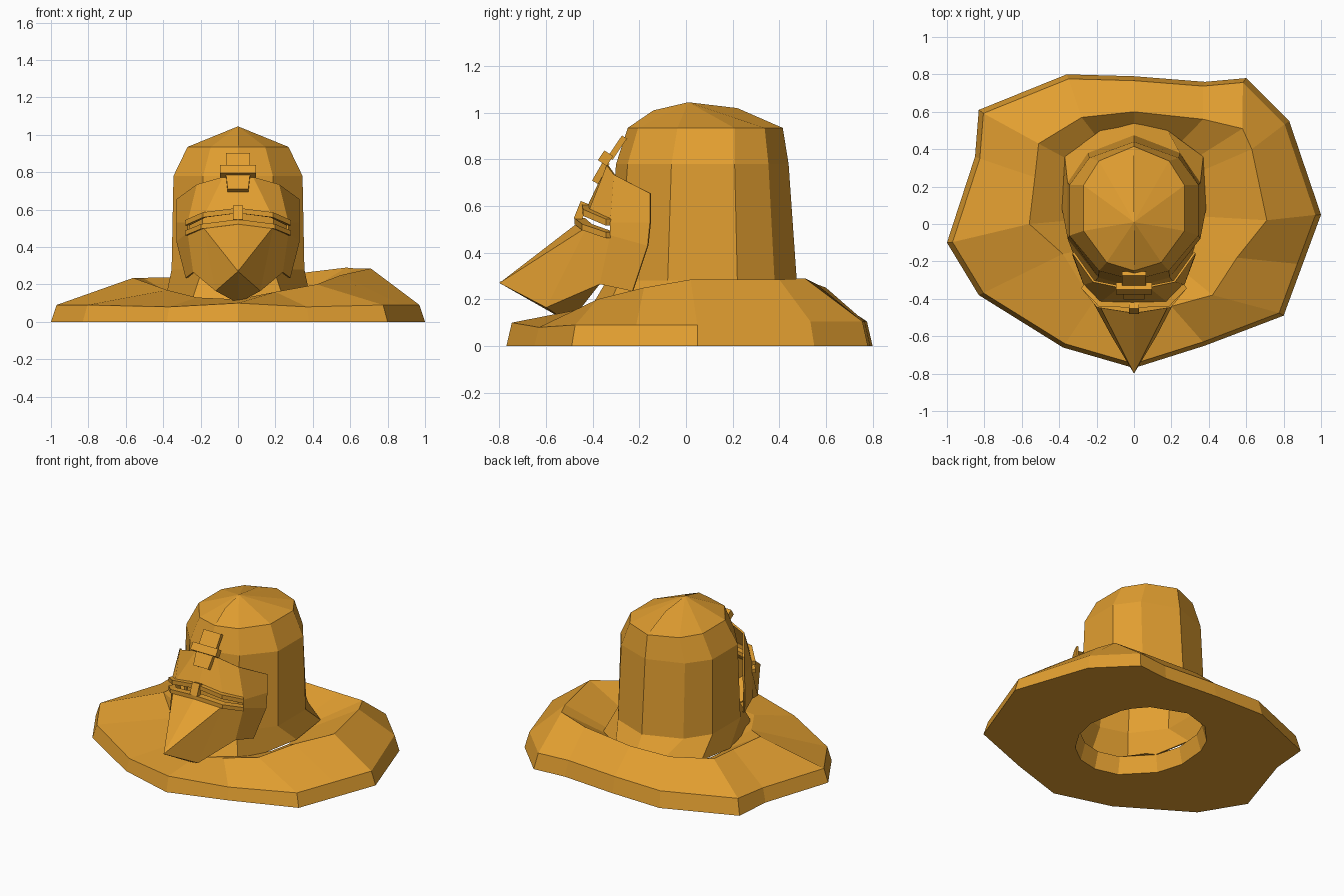
import bpy, bmesh
from math import sin, cos, radians, atan2
from mathutils import Matrix, Vector

if "Cube" in bpy.data.objects:
    bpy.data.objects.remove(bpy.data.objects["Cube"], do_unlink=True)

ORANGE = (0.76, 0.345, 0.03, 1)
material = bpy.data.materials.new("warm orange")
material.use_nodes = True
material.diffuse_color = ORANGE
material.node_tree.nodes["Principled BSDF"].inputs["Base Color"].default_value = ORANGE


def finish(name, bm, thickness=0):
    bmesh.ops.remove_doubles(bm, verts=bm.verts, dist=0.0005)
    bmesh.ops.recalc_face_normals(bm, faces=bm.faces)
    mesh = bpy.data.meshes.new(name)
    bm.to_mesh(mesh)
    bm.free()
    mesh.materials.append(material)
    obj = bpy.data.objects.new(name, mesh)
    bpy.context.collection.objects.link(obj)
    if thickness:
        solid = obj.modifiers.new("thickness", 'SOLIDIFY')
        solid.thickness = thickness
        solid.offset = -1


def bridge(bm, rows, closed=True, skip=lambda row, col: False):
    """Quads between successive rows of points."""
    grid = [[bm.verts.new(p) for p in row] for row in rows]
    for r in range(len(grid) - 1):
        a, b = grid[r], grid[r + 1]
        count = len(a)
        for c in range(count if closed else count - 1):
            if not skip(r, c):
                d = (c + 1) % count
                bm.faces.new((a[c], a[d], b[d], b[c]))
    return grid


def mirrored(half):
    """Full left-to-right row from a half row that starts on the centre line."""
    return [(-x, y, z) for x, y, z in reversed(half[1:])] + list(half)


# Wide uneven brim: outer edge and raised ridge, in matching order
outer = [(0, -.77), (.38, -.65), (.8, -.49), (.9, -.22), (1, .05), (.83, .55), (.6, .78), (.38, .76),
         (0, .79), (-.36, .8), (-.83, .61), (-.85, .36), (-1, -.1), (-.83, -.38), (-.38, -.66)]
ridge = [(0, -.47, .12), (.2, -.44, .16), (.42, -.38, .2), (.55, -.18, .25), (.71, .02, .285),
         (.63, .4, .285), (.58, .51, .29), (.37, .56, .265), (0, .6, .25), (-.28, .57, .24),
         (-.51, .43, .235), (-.53, .25, .235), (-.56, 0, .235), (-.38, -.16, .17), (-.22, -.42, .13)]


def opening(z, scale):
    angles = [atan2(y - .07, x) for x, y, _ in ridge]
    return [(.39 * scale * cos(a), .07 + .46 * scale * sin(a), z) for a in angles]


def edge_height(x, y):
    if y > .5:
        return .105
    return .1 if x == 0 else .08 if abs(x) < .5 else .09


bm = bmesh.new()
floor = [(x, y, 0) for x, y in outer]
edge = [(x * .97, y * .97, edge_height(x, y)) for x, y in outer]
hole = opening(0, .97)
bridge(bm, [hole, floor, edge, ridge, opening(.11, .9), hole])
finish("brim", bm)

# Ten-sided dome: flared foot, walls, then a crown ridge
angles = [90, 50, 22, -21, -60, -90]
angles += [180 - a for a in reversed(angles[1:-1])]
foot = [(0, .54), (.18, .5), (.37, .36), (.385, .08), (.25, -.36), (0, -.45)]
foot += [(-x, y) for x, y in reversed(foot[1:-1])]
rings = [[(x, y, .13 + .08 * y) for x, y in foot]]
for z, half_width, front, back in [(.28, .355, -.34, .475), (.78, .345, -.3, .44),
                                   (.935, .27, -.25, .415)]:
    middle, half_depth = (front + back) / 2, (back - front) / 2
    rings.append([(max(-1, min(1, cos(a) * 1.08)) * half_width, middle + half_depth * sin(a), z)
                  for a in map(radians, angles)])
crown_points = {90: (0, .22, 1.02), -90: (0, -.14, 1.01)}
rings.append([crown_points.get(a, (0, .01, 1.045)) for a in angles])
bm = bmesh.new()
grid = [[bm.verts.new(p) for p in ring] for ring in rings]
for lower, upper in zip(grid, grid[1:]):
    for i in range(len(lower)):
        j = (i + 1) % len(lower)
        if upper[i].co == upper[j].co:
            bm.faces.new((lower[i], lower[j], upper[i]))
        else:
            bm.faces.new((lower[i], lower[j], upper[j], upper[i]))
finish("dome", bm, .015)

# Beaked face mask with an open eye slit
brow = [(0, -.425, .595), (.18, -.42, .572), (.27, -.325, .53), (.33, -.155, .53)]
cheek = [(0, -.455, .535), (.19, -.425, .51), (.27, -.325, .475), (.33, -.165, .43)]
forehead = [(0, -.34, .775), (.08, -.34, .775), (.22, -.31, .735), (.33, -.155, .655)]
jaw = [(0, -.8, .27), (.12, -.6, .165), (.24, -.37, .265), (.28, -.23, .235)]
bm = bmesh.new()
grid = bridge(bm, [mirrored(row) for row in (forehead, brow, cheek, jaw)], closed=False,
              skip=lambda row, col: row == 1 and 0 < col < 5)
# Creases from the beak tip to the ends of the eye slit
for col in (2, 4):
    bmesh.ops.connect_verts(bm, verts=[grid[3][3], grid[2][col]])
finish("face_mask", bm, .012)

# Keeled underside of the beak
bm = bmesh.new()
keel = bm.verts.new((0, -.5, .1))
lip = [bm.verts.new(p) for p in mirrored(jaw[:3])]
for a, b in zip(lip, lip[1:]):
    bm.faces.new((a, b, keel))
finish("beak_underside", bm, .008)


# Bars framing the eye slit
def bar(name, half_path, height, depth):
    sections = []
    for x, y, z in mirrored(half_path):
        outward = Vector((x * .8, y, 0)).normalized() * depth
        near, far = -outward * .5, outward * .5
        sections.append([(x + o.x, y + o.y, z + h) for o, h in
                         ((near, -height), (far, -height), (far, height), (near, height))])
    bm = bmesh.new()
    grid = bridge(bm, sections)
    bm.faces.new(grid[0])
    bm.faces.new(grid[-1])
    finish(name, bm)


bar("upper_visor_bar", brow[:3], .014, .045)
bar("lower_visor_bar", cheek[:3], .013, .045)


# Tilted blocks: visor bridge and brow emblem
def block(name, centre, size, tilt, taper=1):
    bm = bmesh.new()
    bmesh.ops.create_cube(bm, size=1)
    for v in bm.verts:
        if v.co.z < 0:
            v.co.x *= taper
    place = (Matrix.Translation(centre) @ Matrix.Rotation(radians(tilt), 4, 'X')
             @ Matrix.Diagonal((*size, 1)))
    bm.transform(place)
    finish(name, bm)


block("visor_bridge", (0, -.45, .578), (.055, .035, .08), -22)
block("emblem_upper", (0, -.295, .85), (.13, .025, .11), -34)
block("emblem_crossbar", (0, -.345, .805), (.19, .045, .05), -34)
block("emblem_lower", (0, -.365, .745), (.13, .03, .1), -30, .85)
